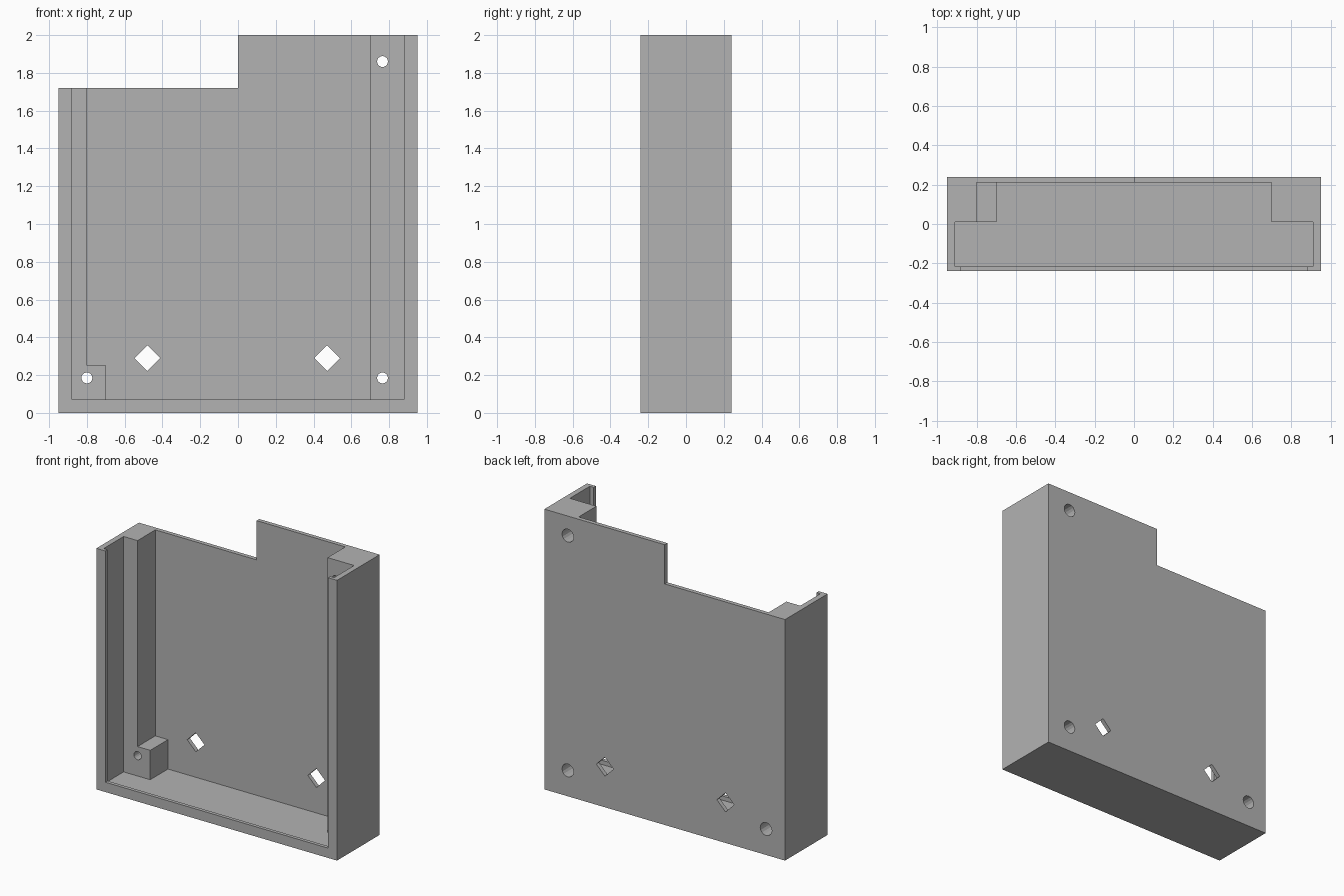
import bpy
import bmesh
import math

cube = bpy.data.objects.get("Cube")
if cube:
    bpy.data.objects.remove(cube, do_unlink=True)

grey = bpy.data.materials.new("plain grey")
grey.use_nodes = True
colour = (0.45, 0.45, 0.45, 1)
grey.diffuse_color = colour
grey.node_tree.nodes["Principled BSDF"].inputs["Base Color"].default_value = colour


def prism(name, outline, y0, y1):
    """Extrude an x-z outline from y0 to y1."""
    bm = bmesh.new()
    face = bm.faces.new([bm.verts.new((x, y0, z)) for x, z in outline])
    out = bmesh.ops.extrude_face_region(bm, geom=[face])
    verts = [v for v in out["geom"] if isinstance(v, bmesh.types.BMVert)]
    bmesh.ops.translate(bm, verts=verts, vec=(0, y1 - y0, 0))
    bmesh.ops.recalc_face_normals(bm, faces=bm.faces)
    mesh = bpy.data.meshes.new(name)
    bm.to_mesh(mesh)
    bm.free()
    mesh.materials.append(grey)
    obj = bpy.data.objects.new(name, mesh)
    bpy.context.collection.objects.link(obj)
    return obj


def rect(x0, x1, z0, z1):
    return [(x0, z0), (x1, z0), (x1, z1), (x0, z1)]


def ring(x, z, radius, sides):
    return [(x + radius * math.cos(i * math.tau / sides),
             z + radius * math.sin(i * math.tau / sides)) for i in range(sides)]


W, D, TOP, STEP = 0.95, 0.24, 2.0, 1.72
OVER = TOP + 0.1
LEDGE, BACK, FLOOR = 0.01, 0.21, 0.04

# Solid case body with the stepped top edge
case = prism("case", [(-W, 0), (W, 0), (W, TOP), (0, TOP), (0, STEP), (-W, STEP)], -D, D)

# Open front with its lip, wide board slot, and deep pocket that leaves the
# screw ledges and the corner post standing
pocket = [(-0.80, 0.25), (-0.70, 0.25), (-0.70, FLOOR),
          (0.70, FLOOR), (0.70, OVER), (-0.80, OVER)]
cutters = [
    prism("slot_cutter", rect(-0.91, 0.91, FLOOR, OVER), -0.215, LEDGE),
    prism("opening_cutter", rect(-0.88, 0.88, 0.07, OVER), -D - 0.1, -0.1),
    prism("pocket_cutter", pocket, -0.05, BACK),
]

# Screw holes, wider from the back
for x, z in [(-0.80, 0.185), (0.765, 0.185), (0.765, 1.86)]:
    cutters.append(prism("screw_cutter", ring(x, z, 0.029, 16), -0.05, D + 0.1))
    cutters.append(prism("screw_head_cutter", ring(x, z, 0.046, 16), 0.08, D + 0.1))

# Diamond openings through the back wall
for x in (-0.48, 0.472):
    cutters.append(prism("diamond_cutter", ring(x, 0.29, 0.068, 4), 0.1, D + 0.1))

bpy.context.view_layer.objects.active = case
for cutter in cutters:
    cutter.hide_render = True
    mod = case.modifiers.new("cut", "BOOLEAN")
    mod.operation = "DIFFERENCE"
    mod.solver = "EXACT"
    mod.object = cutter
    bpy.ops.object.modifier_apply(modifier=mod.name)
    bpy.data.objects.remove(cutter, do_unlink=True)
